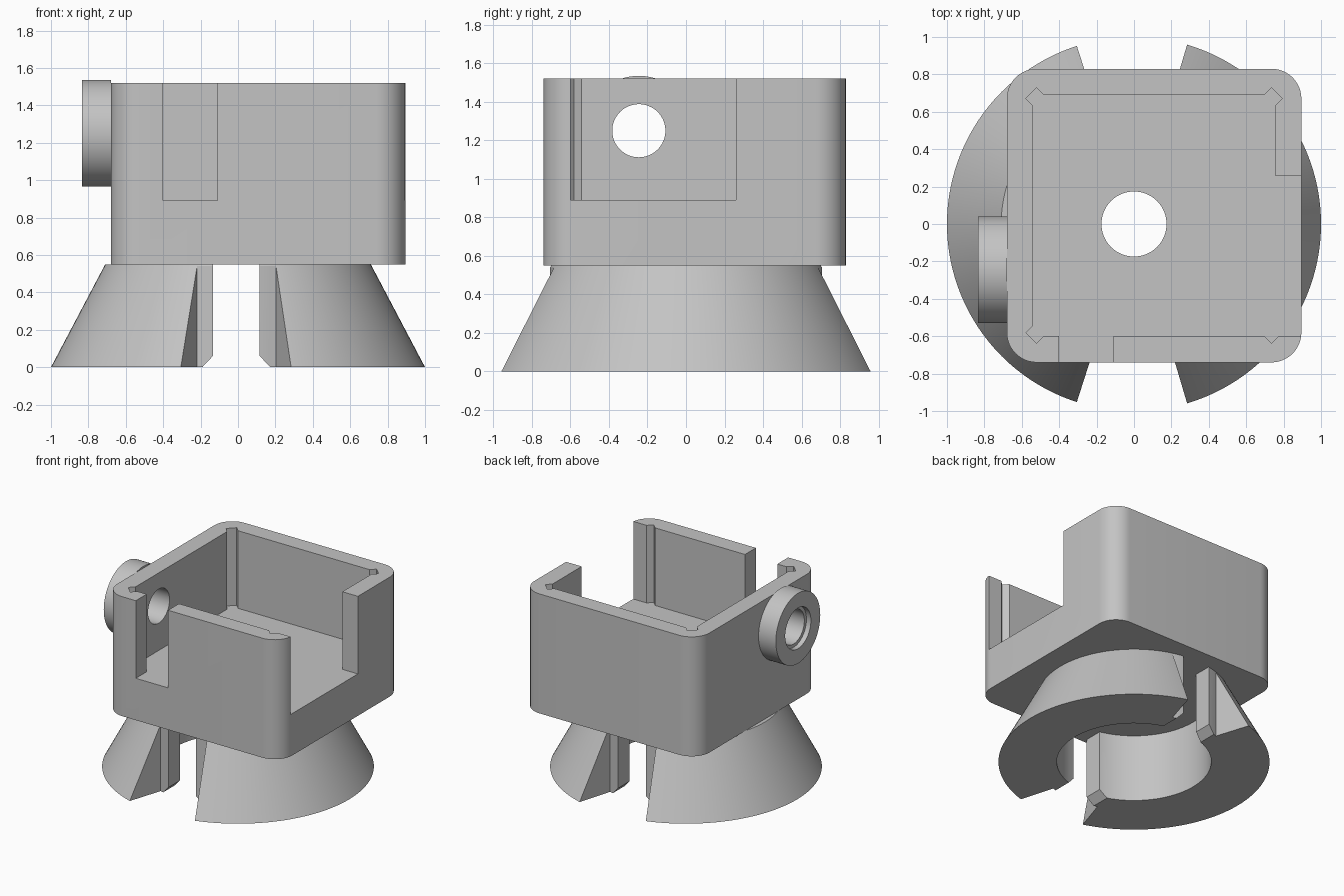
import bpy
import bmesh
from math import sin, cos, pi, radians
from mathutils import Matrix, Vector

cube = bpy.data.objects.get("Cube")
if cube:
    bpy.data.objects.remove(cube, do_unlink=True)

# One plain material
grey = bpy.data.materials.new("matte grey")
grey.use_nodes = True
COLOUR = (0.55, 0.55, 0.55, 1)
grey.diffuse_color = COLOUR
grey.node_tree.nodes["Principled BSDF"].inputs["Base Color"].default_value = COLOUR


def add_object(name, bm):
    bmesh.ops.recalc_face_normals(bm, faces=bm.faces)
    mesh = bpy.data.meshes.new(name)
    bm.to_mesh(mesh)
    bm.free()
    mesh.materials.append(grey)
    obj = bpy.data.objects.new(name, mesh)
    bpy.context.collection.objects.link(obj)
    return obj


def prism(name, points, depth):
    """Extrude a closed loop of 3D points along a vector."""
    bm = bmesh.new()
    face = bm.faces.new([bm.verts.new(p) for p in points])
    new = bmesh.ops.extrude_face_region(bm, geom=[face])["geom"]
    verts = [g for g in new if isinstance(g, bmesh.types.BMVert)]
    bmesh.ops.translate(bm, verts=verts, vec=depth)
    return add_object(name, bm)


def block(name, x, y, z):
    loop = [(x[0], y[0], z[0]), (x[1], y[0], z[0]), (x[1], y[1], z[0]), (x[0], y[1], z[0])]
    return prism(name, loop, (0, 0, z[1] - z[0]))


def cylinder(name, r1, r2, start, end, segments=96):
    start, end = Vector(start), Vector(end)
    axis = end - start
    turn = axis.to_track_quat('Z', 'Y').to_matrix().to_4x4()
    bm = bmesh.new()
    bmesh.ops.create_cone(bm, cap_ends=True, segments=segments, radius1=r1, radius2=r2,
                          depth=axis.length, matrix=Matrix.Translation((start + end) / 2) @ turn)
    return add_object(name, bm)


def cut(target, *cutters):
    for cutter in cutters:
        mod = target.modifiers.new("cut", 'BOOLEAN')
        mod.operation = 'DIFFERENCE'
        mod.solver = 'EXACT'
        mod.object = cutter
        bpy.context.view_layer.objects.active = target
        bpy.ops.object.modifier_apply(modifier=mod.name)
        bpy.data.objects.remove(cutter, do_unlink=True)


def smooth(obj):
    bpy.ops.object.select_all(action='DESELECT')
    obj.select_set(True)
    bpy.context.view_layer.objects.active = obj
    bpy.ops.object.shade_smooth_by_angle(angle=radians(25))


# Main dimensions
BASE, FLOOR, TOP, OVER = 0.55, 0.89, 1.52, 1.7
X0, X1, Y0, Y1 = -0.68, 0.895, -0.74, 0.83
WALL, CORNER = 0.14, 0.16
IN_X, IN_Y = (X0 + WALL, X1 - WALL), (Y0 + WALL, Y1 - WALL)
BOSS_Y, BOSS_Z, BOSS_X = -0.245, 1.25, -0.835

# Rounded open box
outline = []
corners = [(X1 - CORNER, Y1 - CORNER), (X0 + CORNER, Y1 - CORNER),
           (X0 + CORNER, Y0 + CORNER), (X1 - CORNER, Y0 + CORNER)]
for quarter, (cx, cy) in enumerate(corners):
    for step in range(13):
        a = (quarter + step / 12) * pi / 2
        outline.append((cx + CORNER * cos(a), cy + CORNER * sin(a), BASE))
box = prism("box_body", outline, (0, 0, TOP - BASE))
cut(box, block("cavity", IN_X, IN_Y, (FLOOR, OVER)))

# Diagonal slots in the inner corners
for x, sx in zip(IN_X, (1, -1)):
    for y, sy in zip(IN_Y, (1, -1)):
        cx, cy, r = x + 0.019 * sx, y + 0.019 * sy, 0.057
        diamond = [(cx + r, cy, FLOOR), (cx, cy + r, FLOOR),
                   (cx - r, cy, FLOOR), (cx, cy - r, FLOOR)]
        cut(box, prism("corner_slot", diamond, (0, 0, OVER - FLOOR)))

# Front notch, wide side opening, floor hole and boss hole
cut(box,
    block("front_notch", (-0.4, -0.11), (Y0 - 0.1, IN_Y[0] + 0.05), (FLOOR, OVER)),
    block("side_opening", (IN_X[1] - 0.05, X1 + 0.1), (IN_Y[0], 0.26), (FLOOR, OVER)),
    cylinder("floor_hole", 0.174, 0.174, (0, 0, BASE - 0.1), (0, 0, FLOOR + 0.1), 64),
    cylinder("wall_hole", 0.138, 0.138, (X0 - 0.1, BOSS_Y, BOSS_Z), (X0 + 0.3, BOSS_Y, BOSS_Z), 64))
smooth(box)

# Round boss on the right wall, with a shallow counterbore
boss = cylinder("side_boss", 0.285, 0.285, (BOSS_X, BOSS_Y, BOSS_Z), (X0, BOSS_Y, BOSS_Z))
cut(boss,
    cylinder("boss_hole", 0.138, 0.138, (BOSS_X - 0.1, BOSS_Y, BOSS_Z), (X0 + 0.1, BOSS_Y, BOSS_Z), 64),
    cylinder("counterbore", 0.165, 0.165, (BOSS_X - 0.1, BOSS_Y, BOSS_Z), (BOSS_X + 0.04, BOSS_Y, BOSS_Z), 64))
smooth(boss)

# Split conical foot: hollow core, flared gaps outside, narrow slot inside
foot = cylinder("split_cone_foot", 1.0, 0.71, (0, 0, 0), (0, 0, BASE), 128)
cut(foot, cylinder("core", 0.57, 0.57, (0, 0, -0.1), (0, 0, BASE + 0.1)))
for side in (1, -1):
    angles = [radians(-17.8 + 34.3 * i / 10) for i in range(11)]
    ring = [(0.715 * sin(a), 0.715 * cos(a) * side, -0.1) for a in angles]
    far = [(1.4 * sin(a), 1.4 * cos(a) * side, -0.1) for a in (angles[-1], angles[0])]
    cut(foot, prism("flared_gap", ring + far, (0, 0, BASE + 0.2)))
slot = [(-0.2, -0.01), (-0.134, 0.06), (-0.134, 0.7), (0.116, 0.7), (0.116, 0.06), (0.182, -0.01)]
cut(foot, prism("inner_slot", [(x, -1.2, z) for x, z in slot], (0, 2.4, 0)))
smooth(foot)
